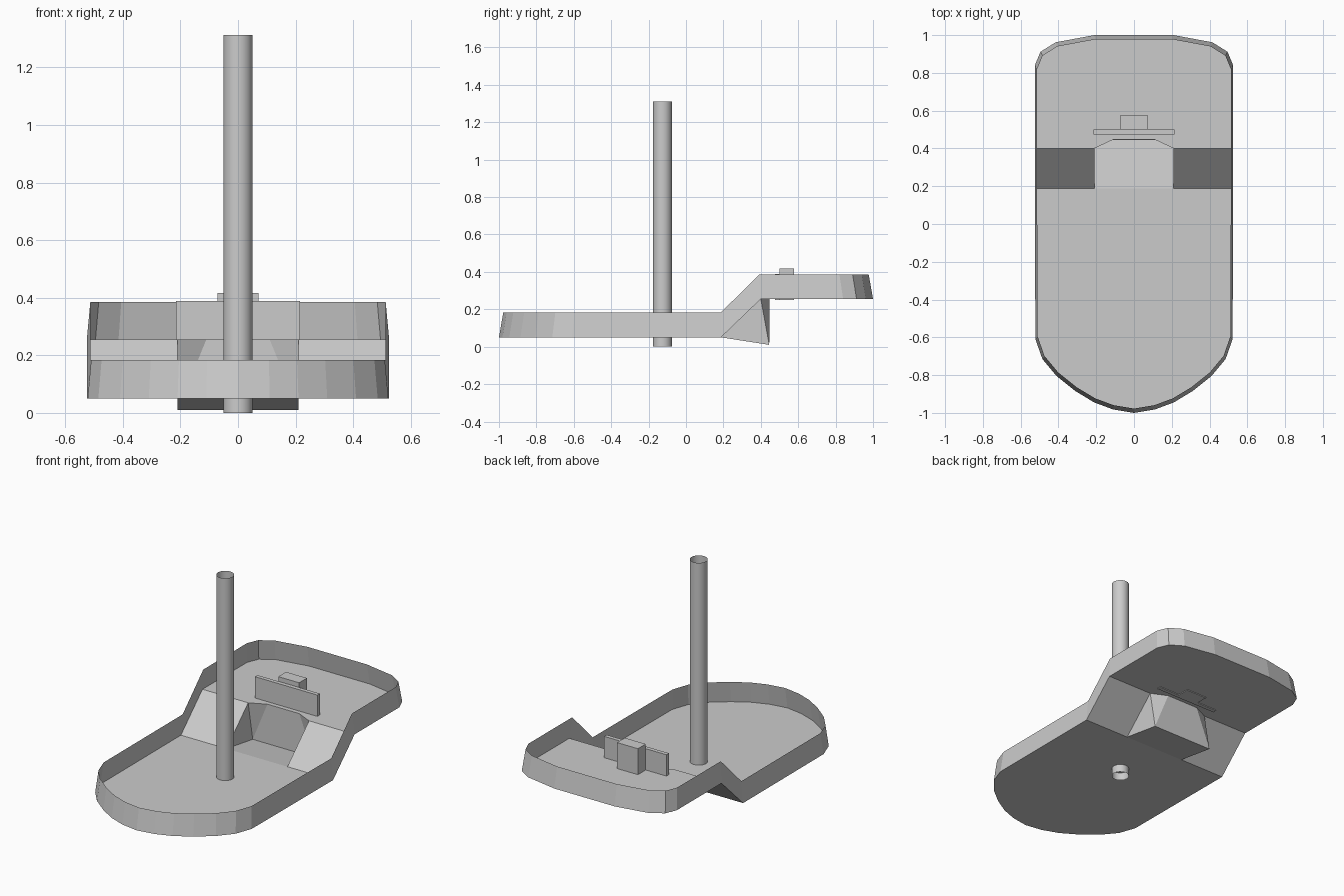
import bpy, bmesh

if "Cube" in bpy.data.objects:
    bpy.data.objects.remove(bpy.data.objects["Cube"])

def finish(name, bm):
    me = bpy.data.meshes.new(name)
    bm.to_mesh(me)
    bm.free()
    ob = bpy.data.objects.new(name, me)
    bpy.context.collection.objects.link(ob)
    return ob

def mirror(ob):
    m = ob.modifiers.new("mirror", 'MIRROR')
    m.use_axis[0] = True
    m.use_clip = True
    m.merge_threshold = 0.0005

# stepped tray: right half of the outline, front to back
LOW, HIGH, RIM = 0.05, 0.255, 0.133
front = [(0, -1), (.11, -.982), (.21, -.945), (.31, -.885), (.41, -.805),
         (.485, -.715), (.522, -.61), (.525, .187)]
back = [(.525, .40), (.525, .84), (.495, .912), (.415, .962), (.21, 1), (0, 1)]
outline = [(x, y, LOW) for x, y in front] + [(x, y, HIGH) for x, y in back]

bm = bmesh.new()
bottom = [bm.verts.new(p) for p in outline]
top = []
for x, y, z in outline:
    if -0.5 < y < 0.8:
        shift = -0.01 if z == HIGH else 0
        yt = y + shift
    else:
        yt = y * 0.977
    top.append(bm.verts.new((x * 0.977, yt, z + RIM - (0.003 if z == HIGH else 0))))
for i in range(len(outline) - 1):
    bm.faces.new((bottom[i], bottom[i + 1], top[i + 1], top[i]))

# floors, ramp and recessed pit between the two ramps
a = bm.verts.new((.21, .187, LOW))
a0 = bm.verts.new((0, .187, LOW))
b = bm.verts.new((.21, .40, HIGH))
c = bm.verts.new((.11, .447, HIGH))
c0 = bm.verts.new((0, .447, HIGH))
d = bm.verts.new((.21, .445, .01))
d0 = bm.verts.new((0, .445, .01))
n = len(front)
bm.faces.new(bottom[:n] + [a, a0])
bm.faces.new(bottom[n:] + [c0, c, b])
bm.faces.new((bottom[n - 1], bottom[n], b, a))
bm.faces.new((a0, a, d, d0))
bm.faces.new((a, b, d))
bm.faces.new((b, c, d))
bm.faces.new((c, c0, d0, d))
bmesh.ops.recalc_face_normals(bm, faces=bm.faces)
mirror(finish("stepped_tray", bm))

# upright plate and its block
def box(name, lo, hi):
    bm = bmesh.new()
    bmesh.ops.create_cube(bm, size=1)
    for v in bm.verts:
        v.co = [hi[i] if v.co[i] > 0 else lo[i] for i in range(3)]
    return finish(name, bm)

box("upright_plate", (-.215, .475, .25), (.215, .50, .388))
box("plate_block", (-.072, .50, .25), (.072, .577, .417))

# open tube pole
bm = bmesh.new()
bmesh.ops.create_cone(bm, cap_ends=False, segments=16, radius1=.051, radius2=.051, depth=1.312)
bmesh.ops.translate(bm, verts=bm.verts, vec=(0, -.126, .656))
pole = finish("pole", bm)
for p in pole.data.polygons:
    p.use_smooth = True
